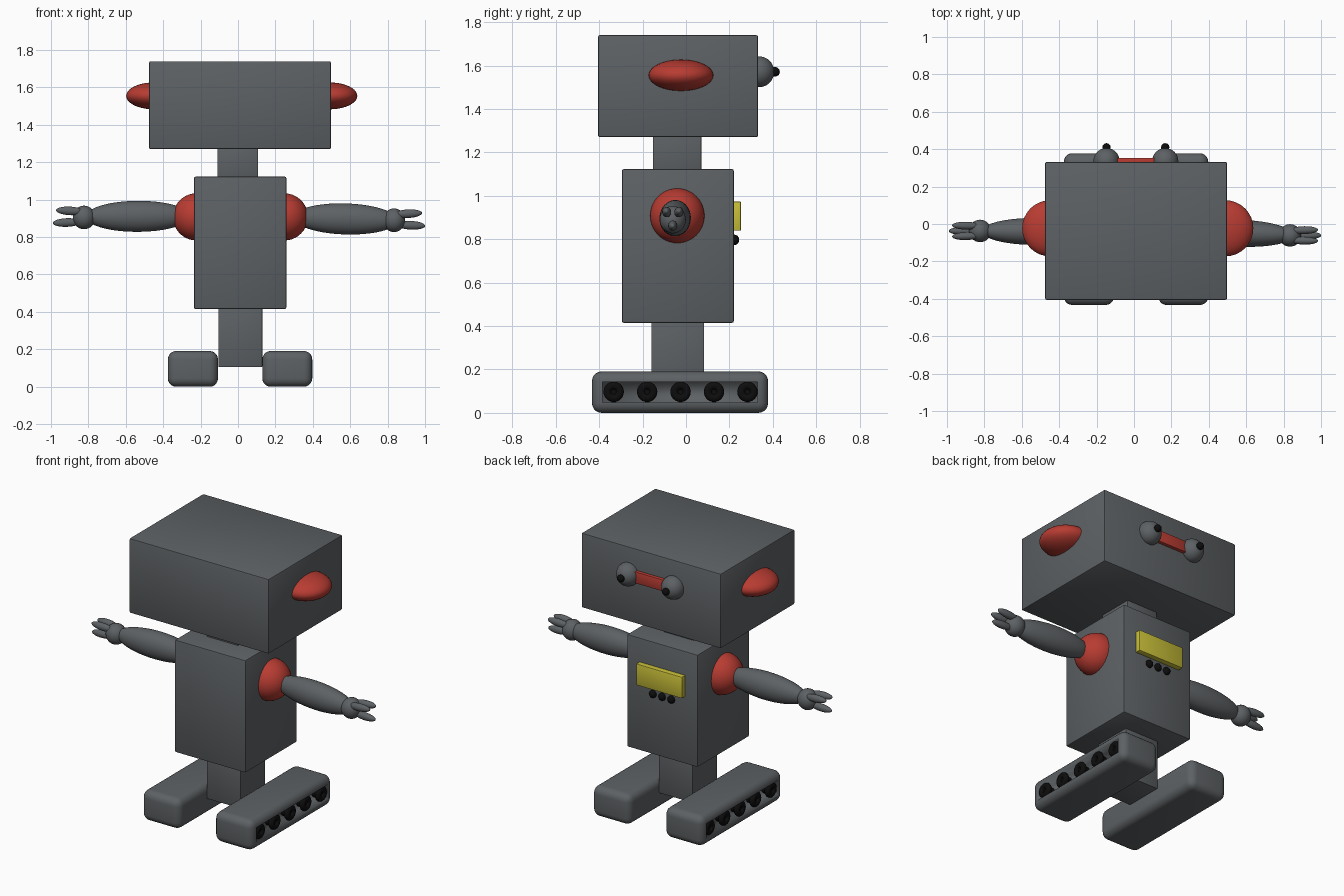
import bpy, bmesh, math
from mathutils import Vector

if "Cube" in bpy.data.objects:
    bpy.data.objects.remove(bpy.data.objects["Cube"], do_unlink=True)


def material(name, rgb):
    m = bpy.data.materials.new(name)
    m.use_nodes = True
    m.diffuse_color = (*rgb, 1)
    node = m.node_tree.nodes["Principled BSDF"]
    node.inputs["Base Color"].default_value = (*rgb, 1)
    node.inputs["Roughness"].default_value = 0.6
    return m


GREY = material("steel grey", (0.11, 0.12, 0.127))
RED = material("red", (0.48, 0.045, 0.032))
YELLOW = material("yellow", (0.58, 0.52, 0.04))
BLACK = material("black", (0.004, 0.004, 0.004))


def finish(name, mat):
    ob = bpy.context.object
    ob.name = ob.data.name = name
    ob.data.materials.append(mat)
    bpy.ops.object.shade_smooth_by_angle(angle=math.radians(35))
    return ob


def box(name, mat, low, high, bevel=0.008, segments=2):
    """Rounded box between two corners."""
    low, high = Vector(low), Vector(high)
    bpy.ops.mesh.primitive_cube_add(size=1, location=(low + high) / 2)
    ob = bpy.context.object
    bm = bmesh.new()
    bmesh.ops.create_cube(bm, size=1)
    bmesh.ops.scale(bm, vec=high - low, verts=bm.verts)
    bmesh.ops.bevel(bm, geom=bm.edges[:], offset=bevel, segments=segments,
                    profile=0.5, affect='EDGES')
    bm.to_mesh(ob.data)
    bm.free()
    return finish(name, mat)


def ball(name, mat, centre, radii, direction=None):
    """Ellipsoid, with its x axis along the direction."""
    bpy.ops.mesh.primitive_uv_sphere_add(segments=32, ring_count=20, radius=1,
                                         location=centre)
    ob = bpy.context.object
    ob.scale = radii
    if direction:
        x, y, z = direction
        ob.rotation_euler = (0, -math.atan2(z, math.hypot(x, y)), math.atan2(y, x))
    return finish(name, mat)


# Head, neck, body and hips
box("head", GREY, (-0.475, -0.405, 1.27), (0.497, 0.332, 1.74))
box("neck", GREY, (-0.11, -0.152, 1.1), (0.107, 0.071, 1.3), 0.003)
box("body", GREY, (-0.235, -0.295, 0.415), (0.258, 0.22, 1.123))
box("hips", GREY, (-0.105, -0.16, 0.105), (0.13, 0.083, 0.45), 0.003)

# Face
MID = 0.01
for side, label in ((1, "left"), (-1, "right")):
    x = MID + side * 0.157
    ball(label + "_eye", GREY, (x, 0.336, 1.571), (0.07, 0.07, 0.071))
    ball(label + "_pupil", BLACK, (x, 0.41, 1.571), (0.022, 0.022, 0.022))
    ball(label + "_ear", RED, (0.02 + side * 0.468, -0.023, 1.555), (0.15, 0.15, 0.072))
box("nose_bar", RED, (-0.11, 0.32, 1.535), (0.13, 0.353, 1.607), 0.003)

# Chest panel and buttons
box("chest_panel", YELLOW, (-0.148, 0.21, 0.839), (0.17, 0.253, 0.973), 0.003)
for i in (-1, 0, 1):
    ball("chest_button", BLACK, (MID + i * 0.064, 0.222, 0.797), (0.023, 0.023, 0.024))


def arm(label, side, shoulder, middle, hand):
    """Shoulder ball, upper arm, hand and three fingers."""
    ball(label + "_shoulder", RED, shoulder, (0.126, 0.126, 0.126))
    along = Vector(hand) - Vector(shoulder)
    ball(label + "_arm", GREY, middle, (0.28, 0.072, 0.083), along)
    ball(label + "_hand", GREY, hand, (0.06, 0.06, 0.063))
    for dy, dz, reach in ((0.028, 0.035, 0.075), (-0.028, 0.035, 0.075), (0, -0.027, 0.092)):
        centre = Vector(hand) + Vector((side * reach, dy, dz))
        ball(label + "_finger", GREY, centre, (0.075, 0.021, 0.023),
             (side, dy * 0.8, dz * 1.5))


arm("left", 1, (0.248, -0.04, 0.908), (0.575, -0.05, 0.897), (0.834, -0.061, 0.89))
arm("right", -1, (-0.222, -0.04, 0.908), (-0.535, -0.04, 0.911), (-0.823, -0.037, 0.905))


def track(label, side, low_x, high_x):
    """Rounded tread with a recessed outer side that holds five wheels."""
    ob = box(label + "_track", GREY, (low_x, -0.433, 0), (high_x, 0.378, 0.191), 0.045, 5)
    bm = bmesh.new()
    bm.from_mesh(ob.data)
    outer = max(bm.faces, key=lambda f: f.normal.x * side * f.calc_area())
    bmesh.ops.inset_region(bm, faces=[outer], thickness=0.005)
    bmesh.ops.inset_region(bm, faces=[outer], thickness=0.001, depth=-0.06)
    bm.to_mesh(ob.data)
    bm.free()
    outside = high_x if side > 0 else low_x
    for i in range(5):
        y = -0.025 + (i - 2) * 0.154
        bpy.ops.mesh.primitive_torus_add(
            major_segments=24, minor_segments=12, major_radius=0.029, minor_radius=0.018,
            location=(outside - side * 0.018, y, 0.097), rotation=(0, math.pi / 2, 0))
        finish(label + "_wheel", BLACK)
        bpy.ops.mesh.primitive_cylinder_add(
            vertices=24, radius=0.03, depth=0.05,
            location=(outside - side * 0.04, y, 0.097), rotation=(0, math.pi / 2, 0))
        finish(label + "_wheel_hub", BLACK)


track("left", 1, 0.13, 0.397)
track("right", -1, -0.375, -0.107)
